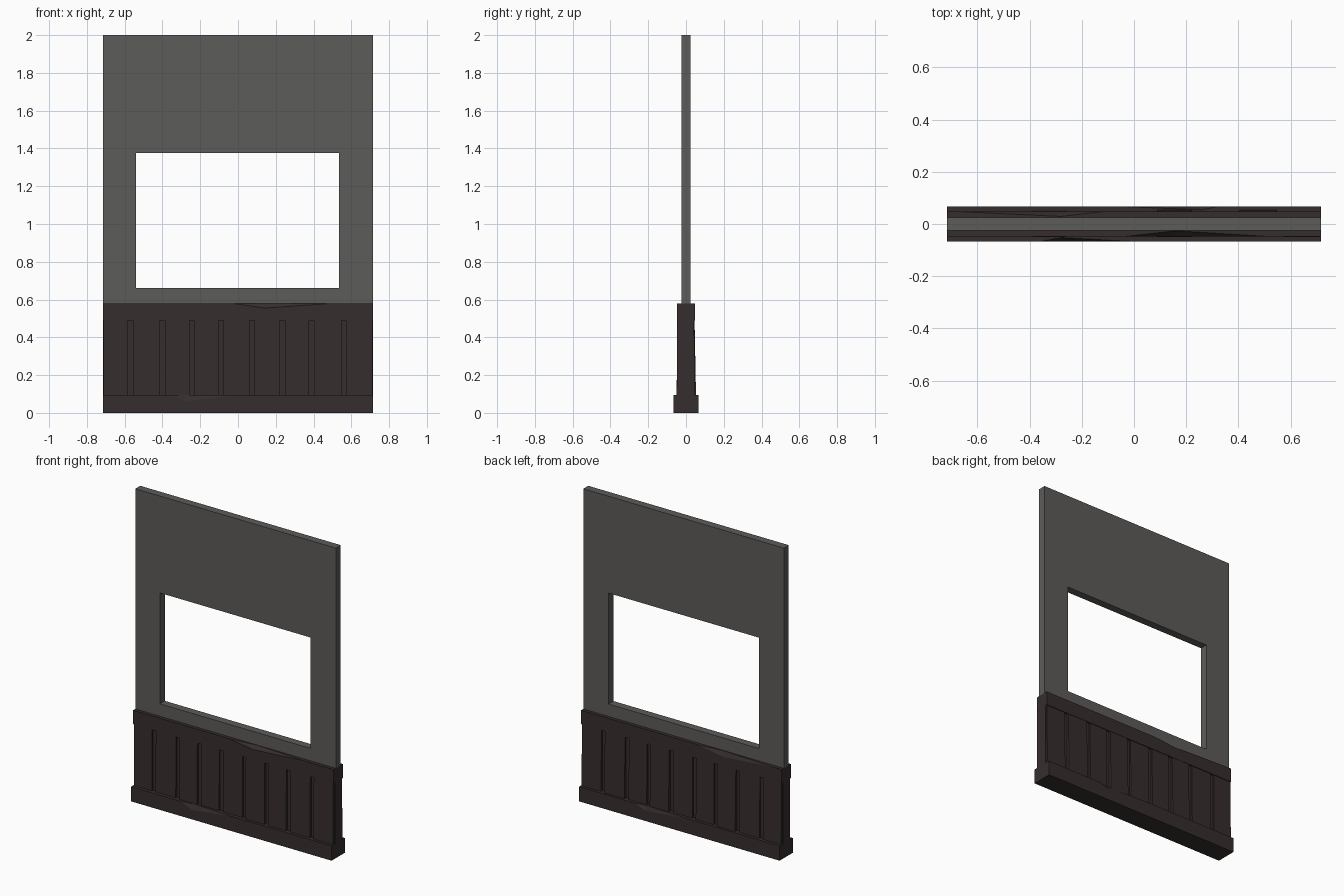
import bpy, bmesh, random
from mathutils import Vector

if "Cube" in bpy.data.objects:
    bpy.data.objects.remove(bpy.data.objects["Cube"])

random.seed(4)
HALF = 0.715          # half width of the wall


def material(name, rgb):
    m = bpy.data.materials.new(name)
    m.diffuse_color = (*rgb, 1)
    m.use_nodes = True
    m.node_tree.nodes["Principled BSDF"].inputs["Base Color"].default_value = m.diffuse_color
    return m


PLASTER = material("grey plaster", (0.108, 0.106, 0.100))
WOOD = material("dark brown wood", (0.037, 0.026, 0.027))


def finish(name, bm, mat):
    bmesh.ops.remove_doubles(bm, verts=bm.verts, dist=1e-5)
    bmesh.ops.recalc_face_normals(bm, faces=bm.faces)
    me = bpy.data.meshes.new(name)
    bm.to_mesh(me)
    bm.free()
    me.materials.append(mat)
    ob = bpy.data.objects.new(name, me)
    bpy.context.collection.objects.link(ob)
    return ob


def face(bm, pts):
    return bm.faces.new([bm.verts.new(p) for p in pts])


def rect(x0, x1, z0, z1, y):
    return [Vector(p) for p in ((x0, y, z0), (x1, y, z0), (x1, y, z1), (x0, y, z1))]


# Plaster wall: a rectangular ring extruded through its thickness
bm = bmesh.new()
outer = rect(-HALF, HALF, 0.58, 2.0, -0.025)
inner = rect(-0.54, 0.535, 0.66, 1.375, -0.025)
ring = [face(bm, (outer[i], outer[(i + 1) % 4], inner[(i + 1) % 4], inner[i]))
        for i in range(4)]
bmesh.ops.remove_doubles(bm, verts=bm.verts, dist=1e-5)
bm.faces.ensure_lookup_table()
ext = bmesh.ops.extrude_face_region(bm, geom=bm.faces[:], use_keep_orig=True)
for v in [g for g in ext["geom"] if isinstance(g, bmesh.types.BMVert)]:
    v.co.y = 0.025
finish("plaster_wall", bm, PLASTER)


# Long timber with one splintered chip on each upper edge
# chip = (left x, right x, front apex x, front apex z, top apex x, top apex y)
def chipped_beam(name, z0, z1, y0, y1, front, back):
    bm = bmesh.new()
    top = []
    for y, chip in ((y0, front), (y1, back)):
        l, r, ax, az, bx, by = chip
        e1, e2 = (l, y, z1), (r, y, z1)
        a, b = (ax, y, az), (bx, by, z1)
        tl, tr = (-HALF, y, z1), (HALF, y, z1)
        face(bm, [(-HALF, y, z0), (HALF, y, z0), tr, e2, a, e1, tl])
        face(bm, [e1, a, b])
        face(bm, [a, e2, b])
        row = [tl, e1, b, e2, tr]
        top += row if y == y0 else row[::-1]
    face(bm, top)
    face(bm, [(-HALF, y0, z0), (HALF, y0, z0), (HALF, y1, z0), (-HALF, y1, z0)])
    for x in (-HALF, HALF):
        face(bm, [(x, y0, z0), (x, y1, z0), (x, y1, z1), (x, y0, z1)])
    return finish(name, bm, WOOD)


chipped_beam("top_rail", 0.49, 0.58, -0.047, 0.047,
             (-0.03, 0.50, 0.14, 0.555, 0.16, -0.026),
             (-0.66, -0.12, -0.30, 0.55, -0.28, 0.029))
chipped_beam("base_board", 0.0, 0.095, -0.067, 0.067,
             (-0.36, 0.0, -0.28, 0.06, -0.28, -0.052),
             (-0.05, 0.32, 0.24, 0.065, 0.26, 0.054))


# Upright boards, each set at a slightly different depth and lean
def board(name, x0, x1, front, back):
    bm = bmesh.new()
    bmesh.ops.create_cube(bm, size=1)
    for v in bm.verts:
        hi = v.co.z > 0
        v.co.x = x1 if v.co.x > 0 else x0
        v.co.y = (back if v.co.y > 0 else front)[hi]
        v.co.z = 0.49 if hi else 0.095
    finish(name, bm, WOOD)


gaps = [-0.725, -0.57, -0.40, -0.245, -0.09, 0.075, 0.235, 0.39, 0.56, 0.725]
for i, (a, b) in enumerate(zip(gaps, gaps[1:])):
    f, k = -0.044 - random.uniform(0, 0.006), 0.044 + random.uniform(0, 0.004)
    board(f"board_{i + 1}", max(a + 0.013, -HALF + 0.001), min(b - 0.013, HALF - 0.001),
          (f, f + 0.003), (k + random.uniform(0, 0.007), k - 0.002))

# Backing panel seen in the grooves
board("backing_panel", -HALF, HALF, (-0.034, -0.034), (0.034, 0.034))
